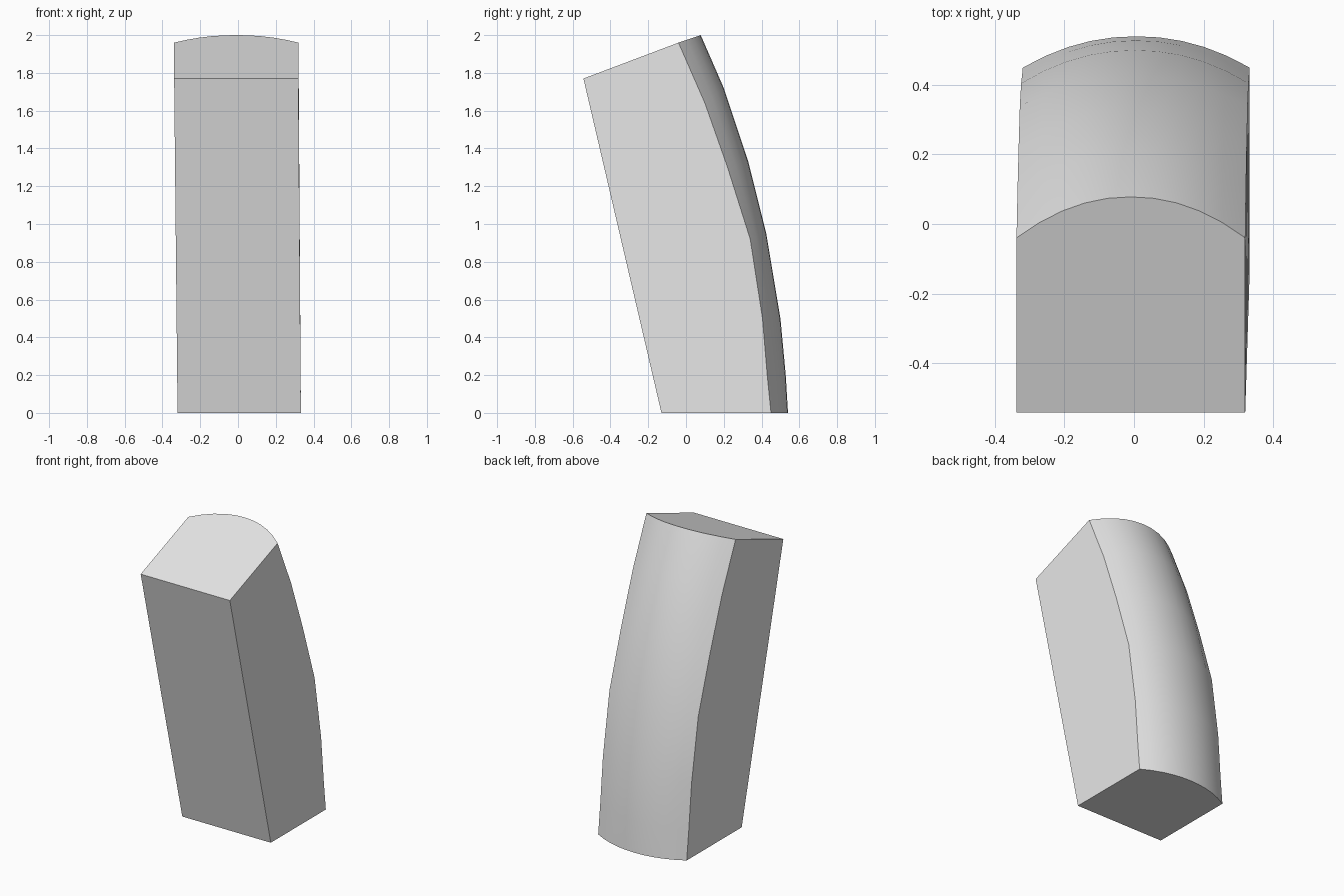
import bpy
import bmesh
import math

cube = bpy.data.objects.get("Cube")
if cube:
    bpy.data.objects.remove(cube, do_unlink=True)

# One plain grey material
grey = bpy.data.materials.new("plain grey")
grey.use_nodes = True
grey.diffuse_color = (0.8, 0.8, 0.8, 1)
grey.node_tree.nodes["Principled BSDF"].inputs["Base Color"].default_value = (0.8, 0.8, 0.8, 1)

# Each row: (y, z) of the side edge, then (y, z) of the crown line down the back
ROWS = [
    ((0.45, 0.0), (0.54, 0.0)),
    ((0.43, 0.2), (0.528, 0.2)),
    ((0.405, 0.5), (0.50, 0.5)),
    ((0.34, 0.92), (0.425, 0.95)),
    ((0.22, 1.3), (0.33, 1.33)),
    ((0.10, 1.64), (0.20, 1.72)),
    ((-0.04, 1.96), (0.078, 2.0)),
]
ARC = 10


def lerp(a, b, t):
    return a + (b - a) * t


def ring(bm, edge, crown):
    """Closed section: two front corners and a bulging back arc."""
    f = edge[1] / ROWS[-1][0][1]
    left, right = lerp(0.333, 0.32, f), lerp(-0.32, -0.338, f)
    front_y, front_z = lerp(-0.13, -0.543, f), 1.77 * f
    verts = [bm.verts.new((right, front_y, front_z)),
             bm.verts.new((left, front_y, front_z))]
    for i in range(ARC + 1):
        t = 1 - 2 * i / ARC
        bulge = 1 - abs(t) ** 2.1
        verts.append(bm.verts.new((lerp(right, left, (t + 1) / 2),
                                   lerp(edge[0], crown[0], bulge),
                                   lerp(edge[1], crown[1], bulge))))
    return verts


# Leaning block with a rounded, curved back
bm = bmesh.new()
rings = [ring(bm, *row) for row in ROWS]
for low, high in zip(rings, rings[1:]):
    for i in range(len(low)):
        j = (i + 1) % len(low)
        bm.faces.new((low[i], low[j], high[j], high[i]))
bm.faces.new(reversed(rings[0]))
bm.faces.new(rings[-1])
bmesh.ops.recalc_face_normals(bm, faces=bm.faces)

mesh = bpy.data.meshes.new("curved_block")
bm.to_mesh(mesh)
bm.free()
mesh.materials.append(grey)
block = bpy.data.objects.new("curved_block", mesh)
bpy.context.collection.objects.link(block)

# Smooth back, crisp corners
bpy.ops.object.select_all(action="DESELECT")
block.select_set(True)
bpy.context.view_layer.objects.active = block
bpy.ops.object.shade_smooth_by_angle(angle=math.radians(28))
